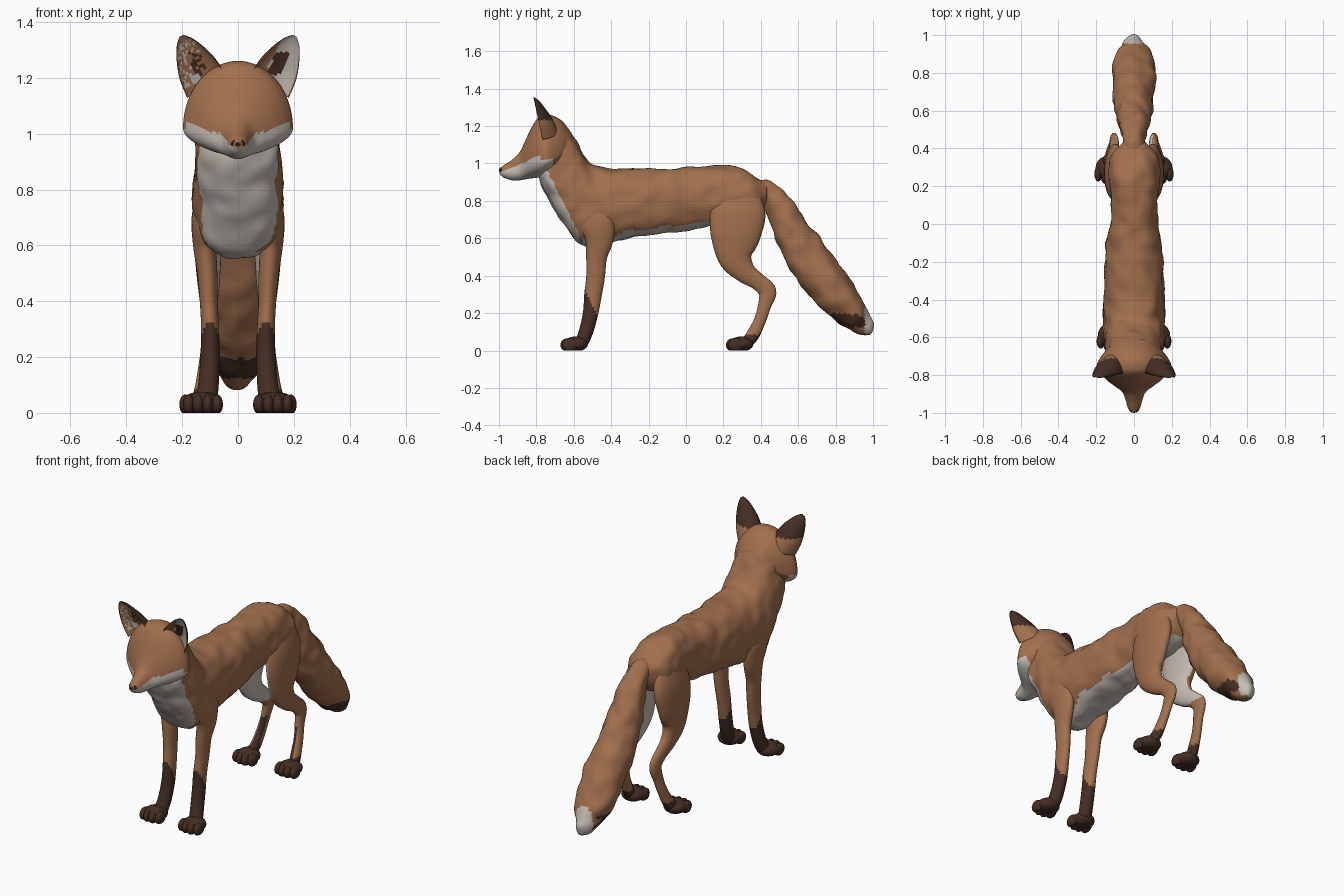
import bpy, bmesh, math
from mathutils import Vector, noise
from mathutils.bvhtree import BVHTree

if "Cube" in bpy.data.objects:
    bpy.data.objects.remove(bpy.data.objects["Cube"])


def material(name, rgb):
    m = bpy.data.materials.new(name)
    m.use_nodes = True
    m.diffuse_color = (*rgb, 1)
    m.node_tree.nodes["Principled BSDF"].inputs["Base Color"].default_value = (*rgb, 1)
    return m


MATS = [material("russet fur", (.36, .16, .075)),
        material("cream fur", (.56, .51, .46)),
        material("dark brown fur", (.06, .027, .018)),
        material("nose and eye brown", (.03, .013, .009))]
RUSSET, CREAM, DARK, BLACK = range(4)


def finish(name, bm, rule, lump=0.0):
    """Turn a bmesh into a smooth object, coloured face by face with a rule."""
    bmesh.ops.recalc_face_normals(bm, faces=bm.faces)
    bm.normal_update()
    if lump:
        for v in bm.verts:
            v.co += v.normal * lump * noise.noise(v.co * 14)
        bm.normal_update()
    for f in bm.faces:
        f.smooth = True
        f.material_index = rule(f.calc_center_median(), f.normal)
    me = bpy.data.meshes.new(name)
    bm.to_mesh(me)
    bm.free()
    for m in MATS:
        me.materials.append(m)
    ob = bpy.data.objects.new(name, me)
    bpy.context.collection.objects.link(ob)
    return ob


def smooth_rows(rows, steps=6):
    """Catmull-Rom interpolation through rows of numbers."""
    out = []
    for i in range(len(rows) - 1):
        a, b, c, d = (rows[min(max(i + k, 0), len(rows) - 1)] for k in (-1, 0, 1, 2))
        for s in range(steps):
            t = s / steps
            out.append([q + .5 * t * (r - p + t * (2*p - 5*q + 4*r - u + t * (3*(q - r) + u - p)))
                        for p, q, r, u in zip(a, b, c, d)])
    return out + [list(rows[-1])]


def skin(rings):
    """Bridge rings of points into a closed tube."""
    bm = bmesh.new()
    loops = [[bm.verts.new(p) for p in ring] for ring in rings]
    n = len(loops[0])
    for a, b in zip(loops, loops[1:]):
        for i in range(n):
            j = (i + 1) % n
            bm.faces.new((a[i], a[j], b[j], b[i]))
    bm.faces.new(loops[0])
    bm.faces.new(loops[-1])
    return bm


def power(v, e):
    return math.copysign(abs(v) ** e, v)


def upright_loft(rows, e=1.0, n=56):
    """Rows of (y, bottom, top, half width, height of the widest point)."""
    rings = []
    for y, lo, hi, w, mid in smooth_rows(rows):
        ring = []
        for i in range(n):
            c, s = math.cos(math.tau * i / n), math.sin(math.tau * i / n)
            ring.append((w * power(c, e), y, mid + power(s, e) * (hi - mid if s > 0 else mid - lo)))
        rings.append(ring)
    return skin(rings)


def path_loft(rows, side=1, n=36):
    """Rows of (x, y, z, half width, half depth) along a bent path."""
    rows = smooth_rows(rows)
    pts = [Vector(r[:3]) for r in rows]
    rings = []
    for i, (p, r) in enumerate(zip(pts, rows)):
        t = pts[min(i + 1, len(pts) - 1)] - pts[max(i - 1, 0)]
        across = Vector((1, 0, 0))
        up = t.cross(across).normalized()
        ring = []
        for k in range(n):
            a = math.tau * k / n
            q = p + across * r[3] * math.cos(a) + up * r[4] * math.sin(a)
            ring.append((side * q.x, q.y, max(q.z, .004)))
        rings.append(ring)
    return skin(rings)


def add_ball(bm, loc, size):
    made = bmesh.ops.create_uvsphere(bm, u_segments=20, v_segments=12, radius=1)["verts"]
    for v in made:
        v.co = Vector(loc) + Vector(a * b for a, b in zip(v.co, size))
        v.co.z = max(v.co.z, 0)


# Torso, chest and neck
def body_rule(c, n):
    chest_edge = -.57 - max(0, c.z - .62) * .5
    if c.y < chest_edge and c.z < 1.03 and (abs(c.x) < .135 or c.z > .68):
        return CREAM
    if c.z < .76 and n.z < -.72 and c.y > -.6:
        return CREAM
    return RUSSET


finish("body", upright_loft([
    (-.79, .94, 1.10, .07, 1.02), (-.76, .86, 1.21, .125, 1.0), (-.71, .765, 1.235, .145, .96),
    (-.66, .69, 1.215, .15, .9), (-.61, .61, 1.16, .155, .82), (-.56, .565, 1.07, .16, .77),
    (-.5, .555, .995, .162, .76), (-.42, .575, .975, .16, .77), (-.25, .61, .97, .155, .79),
    (-.1, .63, .97, .145, .8), (0, .64, .98, .127, .81), (.1, .66, .985, .122, .82),
    (.2, .68, .99, .13, .82), (.3, .69, .97, .135, .82), (.38, .72, .925, .11, .82),
    (.43, .79, .89, .06, .84)], .87), body_rule, .012)


# Head with muzzle and cheeks
def head_rule(c, n):
    edge = min(.962 + (c.y + .97) * .42, 1.03)
    return CREAM if c.z < edge and c.y < -.71 else RUSSET


head = upright_loft([
    (-.998, .945, .975, .014, .96), (-.975, .925, .99, .032, .956), (-.93, .91, 1.02, .045, .956),
    (-.89, .91, 1.06, .062, .965), (-.86, .915, 1.12, .1, .99), (-.83, .92, 1.185, .14, 1.005),
    (-.79, .925, 1.245, .178, 1.015), (-.75, .94, 1.26, .197, 1.02), (-.71, .96, 1.255, .18, 1.03),
    (-.66, 1.0, 1.225, .14, 1.06), (-.61, 1.04, 1.16, .08, 1.1)])
head_surface = BVHTree.FromBMesh(head)
finish("head", head, head_rule)

# Nose
bm = bmesh.new()
add_ball(bm, (0, -.98, .962), (.027, .02, .02))
finish("nose", bm, lambda c, n: BLACK)


# Tail
def tail_rule(c, n):
    if c.y > .955 and n.z > -.75:
        return CREAM
    if .125 < c.z < .195 and n.z < -.1 and c.y > .75:
        return DARK
    return RUSSET


finish("tail", path_loft([
    (0, .36, .87, .05, .05), (0, .44, .845, .055, .055), (0, .5, .77, .07, .075),
    (0, .56, .65, .09, .095), (0, .635, .52, .103, .115), (0, .73, .39, .112, .115),
    (0, .83, .27, .112, .098), (0, .91, .18, .085, .08), (0, .965, .125, .045, .05),
    (0, .99, .095, .012, .012)]), tail_rule, .015)

FRONT_LEG = [
    (.115, -.47, .8, .03, .06), (.124, -.475, .7, .042, .095), (.12, -.463, .6, .041, .077),
    (.11, -.478, .5, .036, .056), (.105, -.483, .4, .032, .05), (.1, -.497, .3, .032, .047),
    (.1, -.51, .2, .035, .041), (.106, -.535, .1, .037, .038), (.115, -.56, .04, .04, .035)]
HIND_LEG = [
    (.08, .29, .87, .04, .09), (.098, .28, .75, .055, .145), (.108, .265, .62, .05, .135),
    (.106, .265, .5, .043, .095), (.105, .315, .42, .034, .06), (.105, .385, .368, .027, .045),
    (.105, .435, .315, .024, .048), (.11, .42, .24, .022, .035), (.12, .395, .16, .023, .032),
    (.13, .355, .08, .027, .035), (.142, .32, .04, .03, .03)]


def front_leg_rule(c, n):
    return DARK if c.z < .32 - 2 * (c.y + .54) else RUSSET


def hind_leg_rule(side):
    def rule(c, n):
        inward = -n.x * side
        if c.z < .085 or (c.z < .24 and inward * .5 - n.y > .7):
            return DARK
        if .34 < c.z < .7 and (inward > .45 or inward - n.y > .95):
            return CREAM
        return RUSSET
    return rule


def paw(name, x, y):
    """A rounded pad with four toes."""
    bm = bmesh.new()
    add_ball(bm, (x, y, .035), (.066, .066, .04))
    for k in range(4):
        off = k - 1.5
        add_ball(bm, (x + off * .034, y - .048 + abs(off) * .012, .03), (.021, .04, .036))
    finish(name, bm, lambda c, n: DARK)


# Ear: a tapering cup whose open side faces forward
def ear(name, side):
    base, tip = Vector((.112, -.775, 1.165)), Vector((.203, -.815, 1.35))
    wide, back = Vector((.88, .1, -.46)), Vector((-.15, 1, .1))
    rows = smooth_rows([(0, .08, .09), (.35, .074, .075), (.65, .055, .05),
                        (.88, .031, .028), (1, .008, .008)])
    n, rings = 20, []
    for v, w, d in rows:
        ring = []
        for i in range(2 * n):
            a = math.pi * i / n
            s = math.sin(a)
            q = base.lerp(tip, v) + wide * w * math.cos(a) + back * d * (s if s > 0 else -.55 * s)
            ring.append((side * q.x, q.y, q.z))
        rings.append(ring)
    bm = skin(rings)
    inside = set()
    bm.faces.ensure_lookup_table()
    for i, f in enumerate(bm.faces):
        if 2 < i % (2 * n) - n < n - 2:
            inside.add(tuple(f.calc_center_median()))

    def rule(c, normal):
        v = (c.z - base.z) / (tip.z - base.z)
        u = (c - base.lerp(tip, v) * 1).x * side if side > 0 else -c.x - base.lerp(tip, v).x
        if tuple(c) in inside:
            if .25 < v < .68 and -.035 < u < .012:
                return DARK
            return CREAM if u > -.04 else RUSSET
        return DARK if v > .36 and normal.y > -.35 else RUSSET
    finish(name, bm, rule)


# Eye: a thin almond plate laid on the face
def eye(name, side):
    hit, normal, _, _ = head_surface_hit(side * .06, 1.076)
    across = Vector((0, 0, 1)).cross(normal).normalized()
    up = normal.cross(across)
    bm = bmesh.new()
    made = bmesh.ops.create_uvsphere(bm, u_segments=16, v_segments=8, radius=1)["verts"]
    for v in made:
        v.co = hit + across * v.co.x * .028 + up * v.co.y * .019 + normal * v.co.z * .0045
    finish(name, bm, lambda c, n: BLACK)


def head_surface_hit(x, z):
    return head_surface.ray_cast(Vector((x, -2, z)), Vector((0, 1, 0)))


# Paired parts
for label, side in (("left", 1), ("right", -1)):
    finish(label + "_front_leg", path_loft(FRONT_LEG, side), front_leg_rule)
    finish(label + "_hind_leg", path_loft(HIND_LEG, side), hind_leg_rule(side))
    paw(label + "_front_paw", side * .126, -.59)
    paw(label + "_hind_paw", side * .138, .295)
    ear(label + "_ear", side)
    eye(label + "_eye", side)
